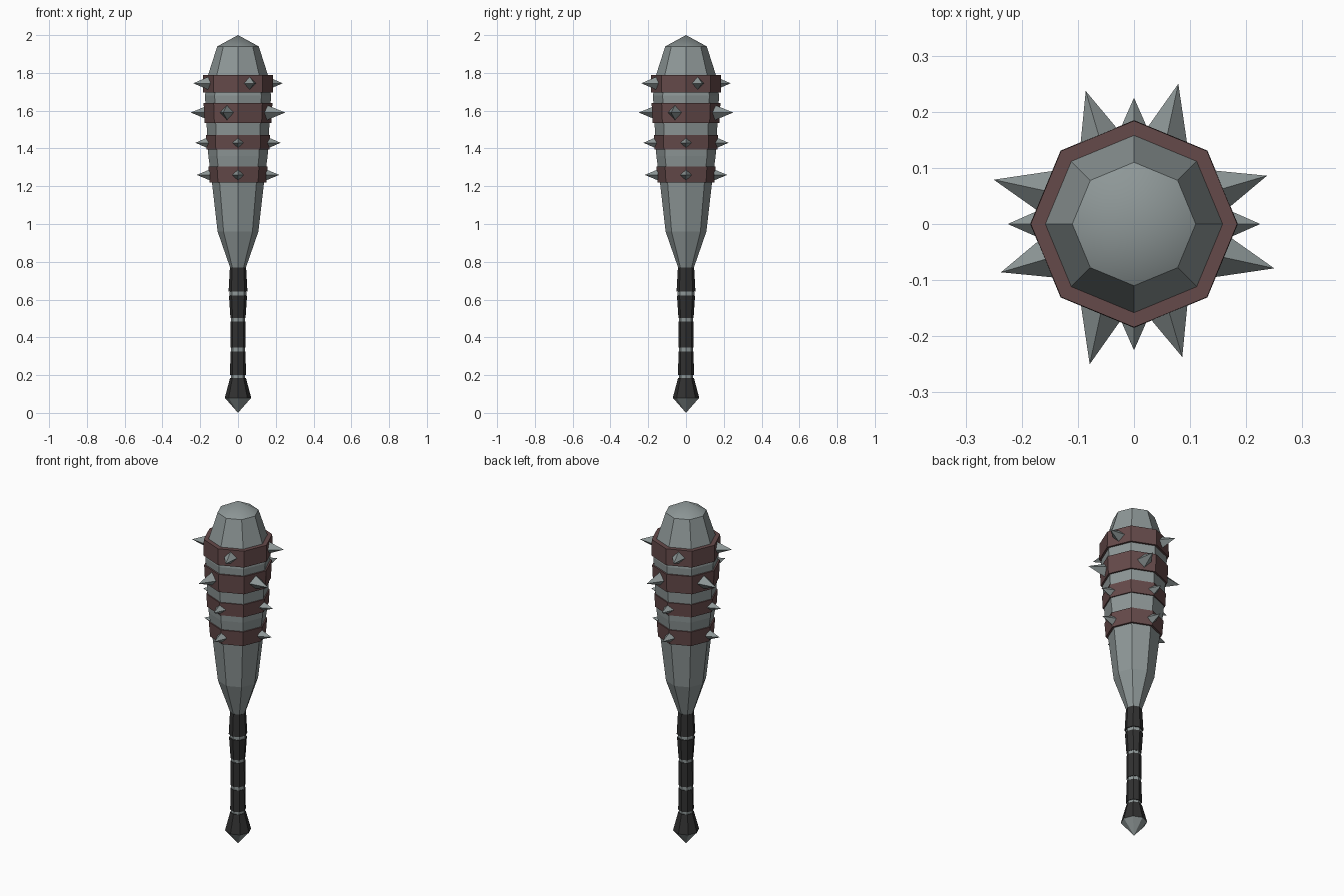
import bpy, math
from mathutils import Vector

if "Cube" in bpy.data.objects:
    bpy.data.objects.remove(bpy.data.objects["Cube"])

SIDES = 8


def material(name, rgb):
    m = bpy.data.materials.new(name)
    m.diffuse_color = (*rgb, 1)
    m.use_nodes = True
    m.node_tree.nodes["Principled BSDF"].inputs["Base Color"].default_value = m.diffuse_color
    return m


STEEL = material("grey steel", (0.27, 0.31, 0.31))
BROWN = material("red brown band", (0.13, 0.068, 0.068))
BLACK = material("black grip", (0.03, 0.03, 0.03))


def make(name, verts, faces, mat):
    me = bpy.data.meshes.new(name)
    me.from_pydata(verts, [], faces)
    me.materials.append(mat)
    me.update()
    ob = bpy.data.objects.new(name, me)
    bpy.context.collection.objects.link(ob)
    return ob


def lathe(name, profile, mat, closed=False):
    """Spin (radius, z) points, listed bottom to top on the outside, into eight sides."""
    verts, rows, faces = [], [], []
    for r, z in profile:
        n = 1 if r == 0 else SIDES
        rows.append([len(verts) + (i % n) for i in range(SIDES)])
        for i in range(n):
            a = math.tau * i / SIDES
            verts.append((r * math.cos(a), r * math.sin(a), z))
    pairs = list(zip(rows, rows[1:]))
    if closed:
        pairs.append((rows[-1], rows[0]))
    for lo, hi in pairs:
        for i in range(SIDES):
            j = (i + 1) % SIDES
            quad = [lo[i], lo[j], hi[j], hi[i]]
            faces.append(list(dict.fromkeys(quad)))
    return make(name, verts, faces, mat)


# club head with a softly shaded cap
head = lathe("club_head", [(0, 0.76), (0.042, 0.77), (0.108, 0.96), (0.138, 1.22),
                           (0.157, 1.36), (0.175, 1.68), (0.158, 1.79),
                           (0.11, 1.94), (0, 2.0)], STEEL)
for p in head.data.polygons:
    p.use_smooth = p.center.z > 1.95

# metal core of the handle, visible between the wraps
lathe("handle_core", [(0, 0.17), (0.038, 0.18), (0.037, 0.49), (0.044, 0.63),
                      (0.039, 0.78), (0, 0.79)], STEEL)

# black grip wraps
wraps = [(0.200, 0.325, 0.042, 0.040), (0.345, 0.485, 0.041, 0.040),
         (0.502, 0.622, 0.040, 0.048), (0.642, 0.77, 0.050, 0.043)]
for k, (z0, z1, r0, r1) in enumerate(wraps):
    lathe(f"grip_wrap_{k + 1}", [(0.02, z0), (r0, z0), (r1, z1), (0.02, z1)], BLACK, True)

# flared pommel and its pointed metal end
lathe("pommel", [(0.07, 0.08), (0.042, 0.185), (0, 0.185)], BLACK)
lathe("pommel_tip", [(0, 0), (0.07, 0.08)], STEEL)

# bands: bottom, top, bottom radius, top radius
bands = [(1.22, 1.305, 0.150, 0.157), (1.395, 1.47, 0.166, 0.170),
         (1.535, 1.64, 0.177, 0.182), (1.695, 1.79, 0.185, 0.184)]
for k, (z0, z1, r0, r1) in enumerate(bands):
    lathe(f"band_{k + 1}", [(0.12, z0), (r0, z0), (r1, z1), (0.12, z1)], BROWN, True)


def spike_row(name, z, base, tip, half_w, half_h):
    """Four diamond-based pyramids, one per quarter turn."""
    base, tip = Vector((*base, z)), Vector((*tip, z))
    side = Vector((-base.y, base.x, 0)).normalized() * half_w
    up = Vector((0, 0, half_h))
    pts = [base - side, base - up, base + side, base + up, tip]
    verts, faces = [], []
    for q in range(4):
        c, s = round(math.cos(q * math.pi / 2)), round(math.sin(q * math.pi / 2))
        o = len(verts)
        verts += [(c * p.x - s * p.y, s * p.x + c * p.y, p.z) for p in pts]
        faces += [(o + i, o + (i + 1) % 4, o + 4) for i in range(4)]
        faces.append((o + 3, o + 2, o + 1, o))
    make(name, verts, faces, STEEL)


# spikes
spike_row("spikes_1", 1.26, (0.147, 0), (0.218, 0), 0.03, 0.03)
spike_row("spikes_2", 1.43, (0.157, 0), (0.225, 0), 0.03, 0.03)
spike_row("spikes_3", 1.59, (0.153, -0.058), (0.25, -0.079), 0.04, 0.04)
spike_row("spikes_4", 1.745, (0.155, 0.062), (0.237, 0.086), 0.036, 0.035)
